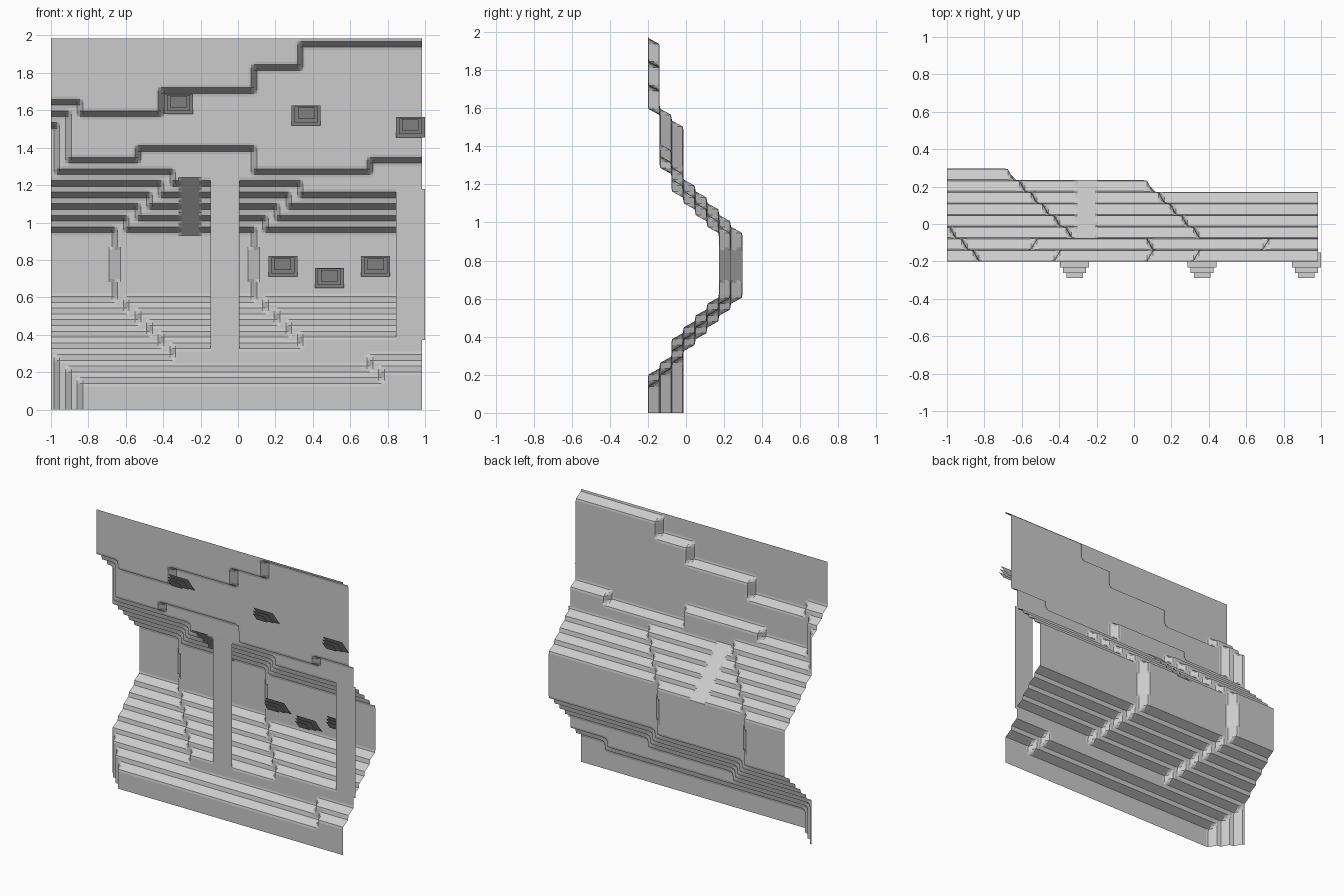
import bpy, bmesh
from mathutils import Vector

cube = bpy.data.objects.get("Cube")
if cube:
    bpy.data.objects.remove(cube, do_unlink=True)

CELL = 0.062              # one terrace step
N, SUB = 32, 4            # cells per side, facets per cell
Y0 = -0.2                 # frontmost terrace
STEP = (0, 0.05, 0.5, 0.95, 1)   # rounded stair profile

stone = bpy.data.materials.new("grey_stone")
stone.use_nodes = True
stone.diffuse_color = (0.6, 0.6, 0.6, 1)
stone.node_tree.nodes["Principled BSDF"].inputs["Base Color"].default_value = (0.6, 0.6, 0.6, 1)


def finish(name, bm):
    mesh = bpy.data.meshes.new(name)
    bm.to_mesh(mesh)
    bm.free()
    mesh.materials.append(stone)
    obj = bpy.data.objects.new(name, mesh)
    bpy.context.collection.objects.link(obj)
    return obj


def pick(i, runs):
    """Value of the last run that starts at or before column i."""
    return [v for start, v in runs if i >= start][-1]


def level(i, j):
    """Terrace depth, in whole steps, at a grid corner."""
    k = min(j, 25 - j, 10)
    depth = k - 2
    depth -= (k >= 5 and i >= 16 - k)
    depth -= (k >= 6 and i >= 28 - k)
    if j < 10:
        depth -= (j in (3, 4) and i >= N - j)
        depth = max(depth, 0)
    else:
        # upper wall with two stepped ledges
        depth = max(depth, 2)
        if j >= pick(i, [(0, 22), (8, 23), (18, 21), (28, 22)]):
            depth = 1
        if j >= pick(i, [(0, 26), (10, 28), (18, 30), (22, 32)]):
            depth = 0
    # recessed left border
    return max(depth, min(3 - i, 27 - j))


LEVELS = [[level(i, j) for j in range(N + 1)] for i in range(N + 1)]


def terrain_y(a, b):
    i, j = min(a // SUB, N - 1), min(b // SUB, N - 1)
    u, v = a - i * SUB, b - j * SUB
    s, t = STEP[u], STEP[v]
    if i in (5, 17) and 11 * SUB < b < 14 * SUB:        # upright bevel panels
        s = u / SUB
    if 11 * SUB < a < 13 * SUB and 15 * SUB <= b <= 20 * SUB:   # straight chute
        t = v / SUB
    low = LEVELS[i][j] * (1 - s) + LEVELS[i + 1][j] * s
    high = LEVELS[i][j + 1] * (1 - s) + LEVELS[i + 1][j + 1] * s
    return Y0 + CELL * (low * (1 - t) + high * t)


# Terraced cliff sheet
bm = bmesh.new()
d = CELL / SUB
size = N * SUB + 1
grid = [[bm.verts.new((-1 + a * d, terrain_y(a, b), b * d)) for b in range(size)]
        for a in range(size)]
for a in range(size - 1):
    for b in range(size - 1):
        bm.faces.new((grid[a][b], grid[a + 1][b], grid[a + 1][b + 1], grid[a][b + 1]))
bmesh.ops.dissolve_limit(bm, angle_limit=0.01, verts=bm.verts[:], edges=bm.edges[:])
bmesh.ops.triangulate(bm, faces=[f for f in bm.faces if len(f.verts) > 4])
finish("terraced_cliff", bm)


def plate(bm, centre, half_w, half_y, half_z):
    """Thin sheet whose top edge leans forward by half_y."""
    c = Vector(centre)
    corners = [(-1, -1), (1, -1), (1, 1), (-1, 1)]
    bm.faces.new([bm.verts.new(c + Vector((sx * half_w, -sz * half_y, sz * half_z)))
                  for sx, sz in corners])


HALF = 1.25 * CELL

# Upright pillars bridging the hollow
for name, col, bottom, top in (("middle_pillar", 15, 5, 20), ("left_pillar", 31, 6, 19)):
    bm = bmesh.new()
    plate(bm, (-1 + col * CELL, Y0 + 2 * CELL - 0.002, (bottom + top) / 2 * CELL),
          HALF, 0, (top - bottom) / 2 * CELL)
    finish(name, bm)

# Leaning stacks of three plates on the upper and hollow walls
stacks = [("upper", 1, 11, 26.35), ("upper", 1, 22, 25.35), ("upper", 1, 31, 24.35),
          ("hollow", 6, 20, 12.35), ("hollow", 6, 24, 11.35), ("hollow", 6, 28, 12.35)]
for n, (place, depth, col, row) in enumerate(stacks):
    bm = bmesh.new()
    for k, scale in enumerate((1, 0.8, 0.57)):
        plate(bm, (-1 + col * CELL, Y0 + depth * CELL - 0.054 - 0.037 * k, row * CELL + 0.006 * k),
              HALF * scale, 0.04 * scale, 0.054 * scale)
    finish(f"{place}_plate_stack_{n + 1}", bm)
